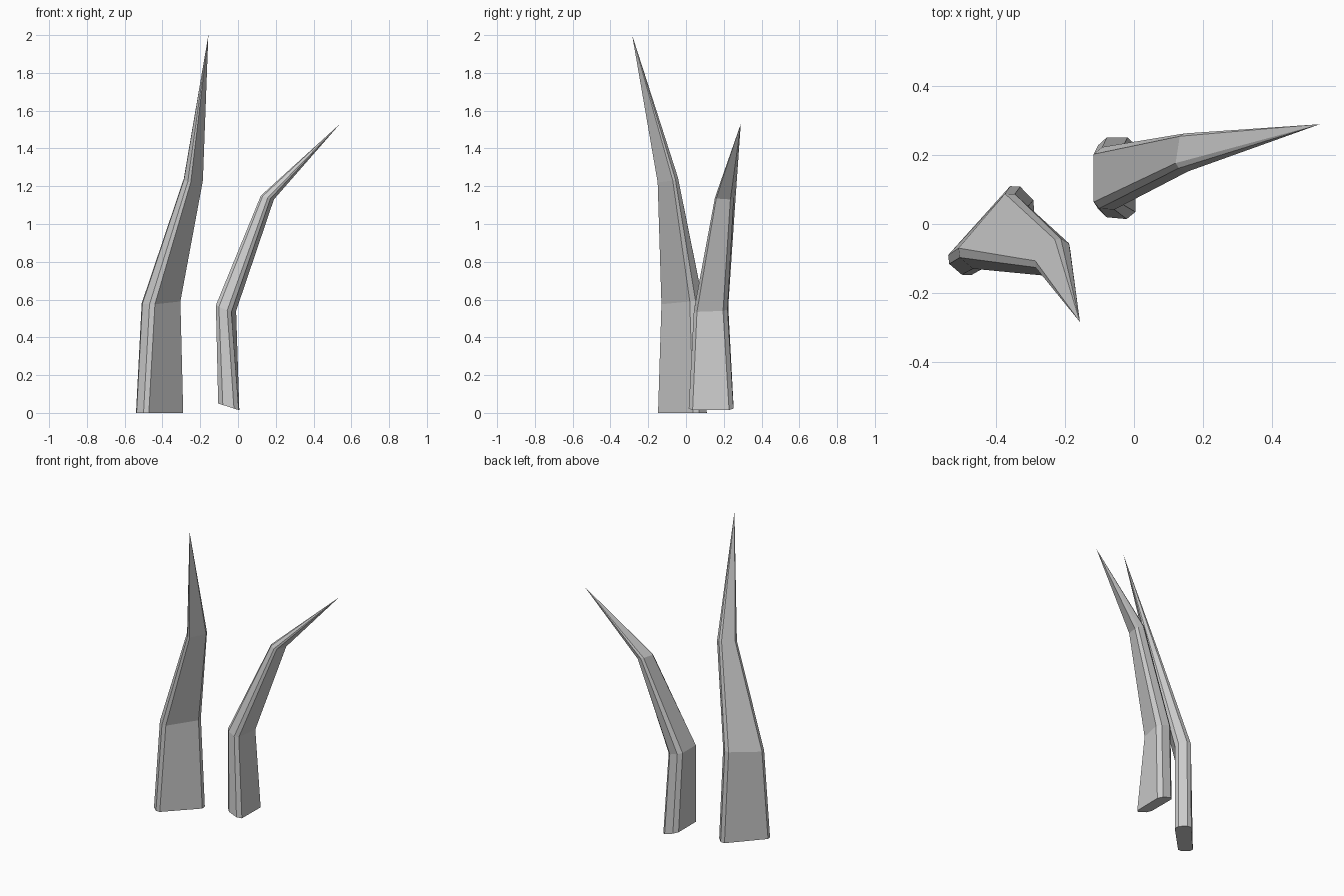
import bpy, bmesh
from mathutils import Vector

if "Cube" in bpy.data.objects:
    bpy.data.objects.remove(bpy.data.objects["Cube"])


def section(a, b, c, d):
    """Octagon: broad back side a-b, broad front side c-d, chamfered narrow ends."""
    a, b, c, d = (Vector(p) for p in (a, b, c, d))

    def end(p, q, inner):
        # two extra points pushed outward between the corners p and q
        out = (p - inner).normalized() * (p - q).length * 0.2
        return [p + (q - p) * 0.23 + out, q + (p - q) * 0.23 + out]

    return [a, b] + end(b, c, a) + [c, d] + end(d, a, c)


def blade(name, stations, tip):
    """Loft octagonal sections upward and close them to a sharp tip."""
    bm = bmesh.new()
    rings = [[bm.verts.new(p) for p in section(*s)] for s in stations]
    n = len(rings[0])
    bm.faces.new(rings[0])
    for lo, hi in zip(rings, rings[1:]):
        for i in range(n):
            j = (i + 1) % n
            bm.faces.new((lo[i], lo[j], hi[j], hi[i]))
    top = bm.verts.new(tip)
    for i in range(n):
        bm.faces.new((rings[-1][i], rings[-1][(i + 1) % n], top))
    bmesh.ops.recalc_face_normals(bm, faces=bm.faces)
    mesh = bpy.data.meshes.new(name)
    bm.to_mesh(mesh)
    bm.free()
    ob = bpy.data.objects.new(name, mesh)
    bpy.context.collection.objects.link(ob)
    return ob


# Tall blade: base, lower bend, upper bend, tip
blade("tall_blade", [
    [(-0.54, -0.09, 0), (-0.36, 0.11, 0), (-0.29, 0.038, 0), (-0.472, -0.148, 0)],
    [(-0.51, -0.07, 0.58), (-0.375, 0.088, 0.60), (-0.305, 0.02, 0.59), (-0.44, -0.13, 0.575)],
    [(-0.287, -0.107, 1.24), (-0.23, -0.045, 1.25), (-0.186, -0.07, 1.23), (-0.25, -0.15, 1.22)],
], (-0.157, -0.285, 2.0))

# Short blade: slanted base, lower bend, upper bend, tip
blade("short_blade", [
    [(-0.105, 0.045, 0.05), (-0.105, 0.228, 0.05), (0.007, 0.228, 0.015), (0.004, 0.035, 0.015)],
    [(-0.117, 0.064, 0.57), (-0.117, 0.203, 0.57), (-0.01, 0.196, 0.54), (-0.035, 0.058, 0.535)],
    [(0.121, 0.177, 1.15), (0.133, 0.255, 1.155), (0.19, 0.235, 1.13), (0.172, 0.16, 1.135)],
], (0.54, 0.29, 1.53))
